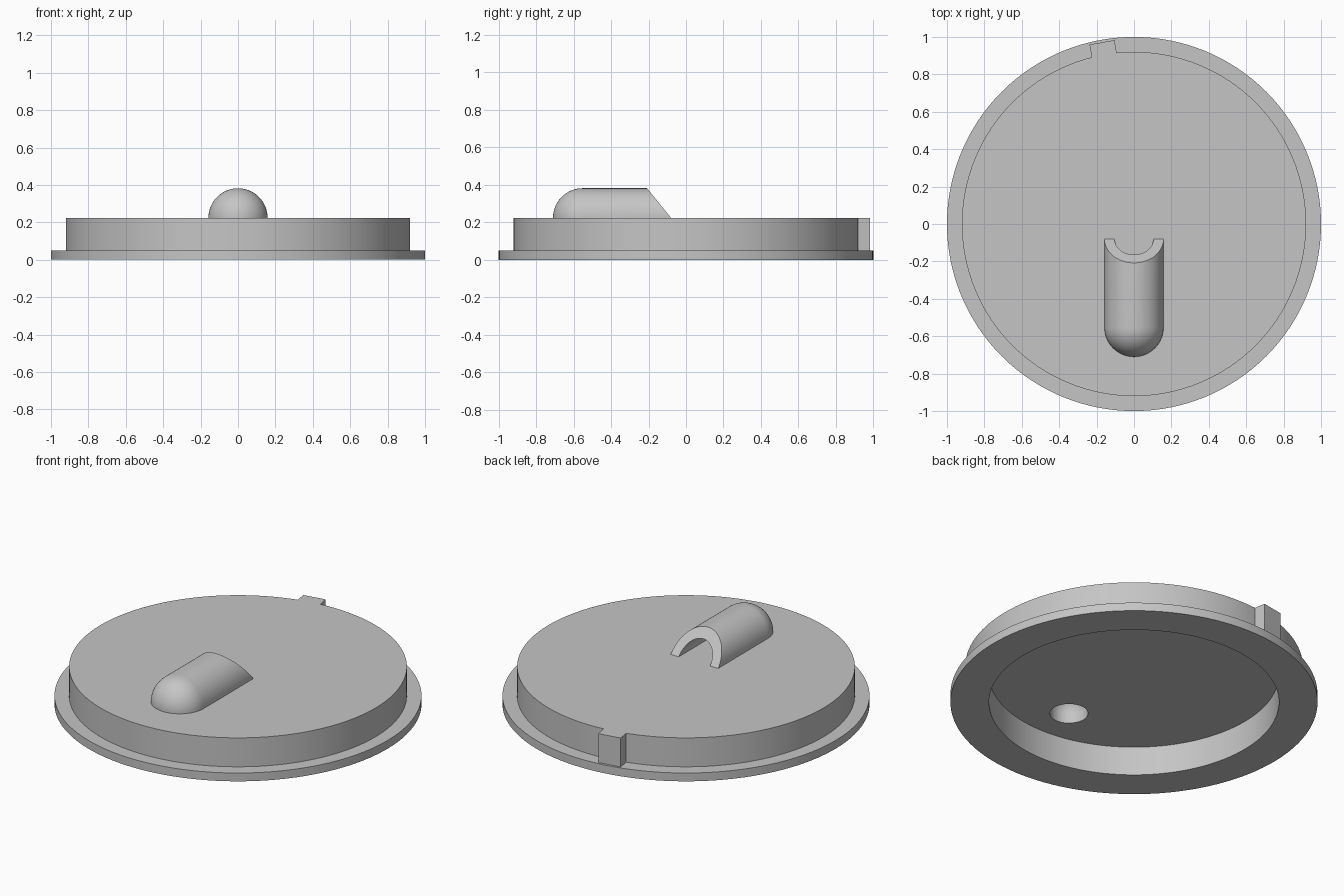
import bpy, bmesh
from math import sin, cos, pi, radians
from mathutils import Matrix, Vector

default = bpy.data.objects.get("Cube")
if default:
    bpy.data.objects.remove(default, do_unlink=True)

FLANGE_R, WALL_R, RECESS_R = 1.0, 0.92, 0.79
FLANGE_Z, CEILING_Z, TOP_Z = 0.05, 0.174, 0.224
HOOD_R, BORE_R, HOOD_Y, MOUTH_Y = 0.158, 0.104, -0.552, -0.08

grey = bpy.data.materials.new("plain grey")
grey.use_nodes = True
colour = (0.56, 0.56, 0.56, 1)
grey.diffuse_color = colour
grey.node_tree.nodes["Principled BSDF"].inputs["Base Color"].default_value = colour


def make_object(name, bm):
    bmesh.ops.recalc_face_normals(bm, faces=bm.faces)
    mesh = bpy.data.meshes.new(name)
    bm.to_mesh(mesh)
    bm.free()
    mesh.materials.append(grey)
    obj = bpy.data.objects.new(name, mesh)
    bpy.context.collection.objects.link(obj)
    return obj


def lathe(points, axis, angle, steps):
    """Spin an open profile about an axis through the origin."""
    bm = bmesh.new()
    verts = [bm.verts.new(p) for p in points]
    edges = [bm.edges.new(pair) for pair in zip(verts, verts[1:])]
    bmesh.ops.spin(bm, geom=verts + edges, cent=(0, 0, 0), axis=axis,
                   angle=angle, steps=steps)
    bmesh.ops.remove_doubles(bm, verts=bm.verts, dist=0.0001)
    return bm


def select_only(obj):
    bpy.ops.object.select_all(action='DESELECT')
    obj.select_set(True)
    bpy.context.view_layer.objects.active = obj


def combine(target, tool, operation):
    mod = target.modifiers.new(operation.title(), 'BOOLEAN')
    mod.operation, mod.object, mod.solver = operation, tool, 'EXACT'
    select_only(target)
    bpy.ops.object.modifier_apply(modifier=mod.name)
    bpy.data.objects.remove(tool, do_unlink=True)


# Lid: flange, raised wall and hollow underside in one turned profile
profile = [(0, CEILING_Z), (RECESS_R, CEILING_Z), (RECESS_R, 0), (FLANGE_R, 0),
           (FLANGE_R, FLANGE_Z), (WALL_R, FLANGE_Z), (WALL_R, TOP_Z), (0, TOP_Z)]
lid = make_object("lid", lathe([(r, 0, z) for r, z in profile],
                               (0, 0, 1), 2 * pi, 128))

# Locating tab on the back of the wall
bm = bmesh.new()
inner, outer = 0.88, 0.986
bmesh.ops.create_cube(bm, size=1, matrix=(
    Matrix.Rotation(radians(10), 4, 'Z')
    @ Matrix.Translation((0, (inner + outer) / 2, (FLANGE_Z + TOP_Z) / 2))
    @ Matrix.Diagonal((0.135, outer - inner, TOP_Z - FLANGE_Z, 1))))
combine(lid, make_object("locating_tab", bm), 'UNION')

# Round hole through the top, under the closed end of the hood
bm = bmesh.new()
bmesh.ops.create_cone(bm, cap_ends=True, segments=64, radius1=BORE_R,
                      radius2=BORE_R, depth=0.2,
                      matrix=Matrix.Translation((0, HOOD_Y, TOP_Z)))
cutter = make_object("hole_cutter", bm)
cutter.hide_render = True
combine(lid, cutter, 'DIFFERENCE')


# Hood: hollow half capsule with a slanted open mouth
def quarter(radius, steps=16):
    arc = [pi / 2 * i / steps for i in range(steps + 1)]
    return [Vector((radius * sin(a), HOOD_Y - radius * cos(a), 0)) for a in arc]


hood_profile = (quarter(HOOD_R) + [Vector((HOOD_R, MOUTH_Y, 0)),
                                   Vector((BORE_R, MOUTH_Y, 0))]
                + quarter(BORE_R)[::-1])
bm = lathe(hood_profile, (0, -1, 0), pi, 48)
for v in bm.verts:
    if v.co.y > MOUTH_Y - 0.001:
        v.co.y -= 0.81 * v.co.z
bmesh.ops.holes_fill(bm, edges=[e for e in bm.edges if e.is_boundary], sides=0)
bmesh.ops.translate(bm, verts=bm.verts, vec=(0, 0, TOP_Z))
hood = make_object("hood", bm)

for obj in (lid, hood):
    select_only(obj)
    bpy.ops.object.shade_smooth_by_angle(angle=radians(30))
